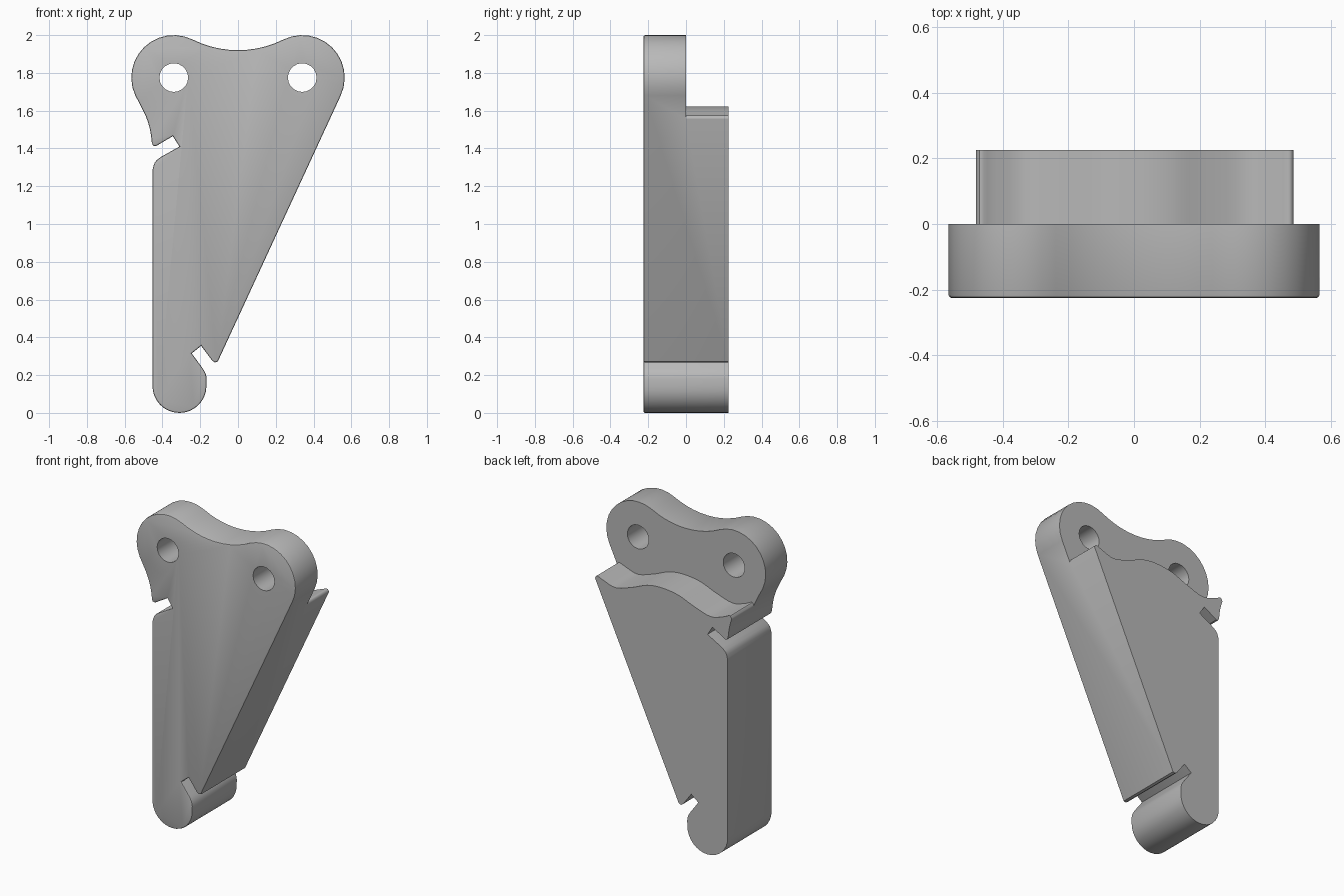
import bpy, bmesh
from math import sin, cos, radians

old = bpy.data.objects.get("Cube")
if old:
    bpy.data.objects.remove(old)

HALF = 0.225          # half of the full depth
LOBE_X, LOBE_Z = 0.34, 1.775

grey = bpy.data.materials.new("plain_grey")
grey.use_nodes = True
colour = (0.48, 0.48, 0.48, 1)
grey.diffuse_color = colour
grey.node_tree.nodes["Principled BSDF"].inputs["Base Color"].default_value = colour


def arc(cx, cz, r, a0, a1, n):
    """Points on a circular arc, angles in degrees."""
    angles = [radians(a0 + (a1 - a0) * i / n) for i in range(n + 1)]
    return [(cx + r * cos(a), cz + r * sin(a)) for a in angles]


def smooth(pts, n=4):
    """Catmull-Rom curve through the points."""
    p = [pts[0]] + pts + [pts[-1]]
    out = []
    for a, b, c, d in zip(p, p[1:], p[2:], p[3:]):
        for i in range(n):
            t = i / n
            out.append(tuple(
                b[k] + 0.5 * t * (c[k] - a[k]
                + t * (2 * a[k] - 5 * b[k] + 4 * c[k] - d[k]
                + t * (3 * (b[k] - c[k]) + d[k] - a[k]))) for k in (0, 1)))
    return out + [pts[-1]]


def prism(name, outline, y0, y1, bevel=0):
    """Extrude an x-z outline from y0 to y1, optionally bevelling the y0 rim."""
    bm = bmesh.new()
    face = bm.faces.new([bm.verts.new((x, y0, z)) for x, z in outline])
    rim = list(face.edges)
    new = bmesh.ops.extrude_face_region(bm, geom=[face], use_keep_orig=True)["geom"]
    bmesh.ops.translate(bm, vec=(0, y1 - y0, 0),
                        verts=[v for v in new if isinstance(v, bmesh.types.BMVert)])
    bmesh.ops.recalc_face_normals(bm, faces=bm.faces)
    if bevel:
        bmesh.ops.bevel(bm, geom=rim, offset=bevel, segments=2, profile=0.5,
                        affect='EDGES', clamp_overlap=True)
    mesh = bpy.data.meshes.new(name)
    bm.to_mesh(mesh)
    bm.free()
    mesh.materials.append(grey)
    obj = bpy.data.objects.new(name, mesh)
    bpy.context.collection.objects.link(obj)
    return obj


# Outline: two top lobes with a valley, side notch, rounded foot, lower notch
outline = arc(LOBE_X, LOBE_Z, 0.225, -24.8, 116.5, 12)
outline += arc(0, 2.4575, 0.5375, 296.5, 243.5, 10)[1:-1]
outline += arc(-LOBE_X, LOBE_Z, 0.225, 63.5, 205, 12)
outline += smooth([(-0.525, 1.645), (-0.488, 1.57), (-0.466, 1.5), (-0.456, 1.43)], 3)
outline += [(-0.45, 1.415), (-0.435, 1.412), (-0.345, 1.465), (-0.31, 1.41)]
outline += smooth([(-0.41, 1.354), (-0.44, 1.327), (-0.453, 1.285)], 3)
outline += arc(-0.31, 0.143, 0.143, 180, 360, 16)
outline += smooth([(-0.166, 0.18), (-0.172, 0.21), (-0.19, 0.24)], 2)
outline += [(-0.245, 0.315), (-0.195, 0.355), (-0.137, 0.277), (-0.122, 0.267), (-0.107, 0.272)]
body = prism("bracket_body", outline, -HALF, HALF, 0.008)

# Step behind the lobes, with a wavy lower edge
wave = smooth([(0.487, 1.543), (0.485, 1.565), (0.47, 1.575), (0.43, 1.56),
               (0.34, 1.535), (0.22, 1.57), (0.12, 1.61), (0.02, 1.622),
               (-0.1, 1.607), (-0.21, 1.565), (-0.33, 1.53), (-0.42, 1.552),
               (-0.465, 1.572), (-0.478, 1.56), (-0.481, 1.55)], 4)
step = prism("step_cutter", [(0.9, 1.543)] + wave + [(-0.9, 1.55), (-0.9, 2.3), (0.9, 2.3)],
             0, 0.5)

# Round holes through the lobes
cutters = [step]
for side, s in (("left", 1), ("right", -1)):
    ring = arc(s * LOBE_X, LOBE_Z, 0.076, 0, 360, 20)[:-1]
    cutters.append(prism(side + "_hole_cutter", ring, -0.5, 0.5))

bpy.context.view_layer.objects.active = body
for cutter in cutters:
    mod = body.modifiers.new("cut", 'BOOLEAN')
    mod.operation = 'DIFFERENCE'
    mod.solver = 'EXACT'
    mod.object = cutter
    cutter.hide_render = True
    bpy.ops.object.modifier_apply(modifier=mod.name)
    bpy.data.objects.remove(cutter)

bpy.ops.object.select_all(action='DESELECT')
body.select_set(True)
bpy.ops.object.shade_smooth_by_angle(angle=radians(30))
